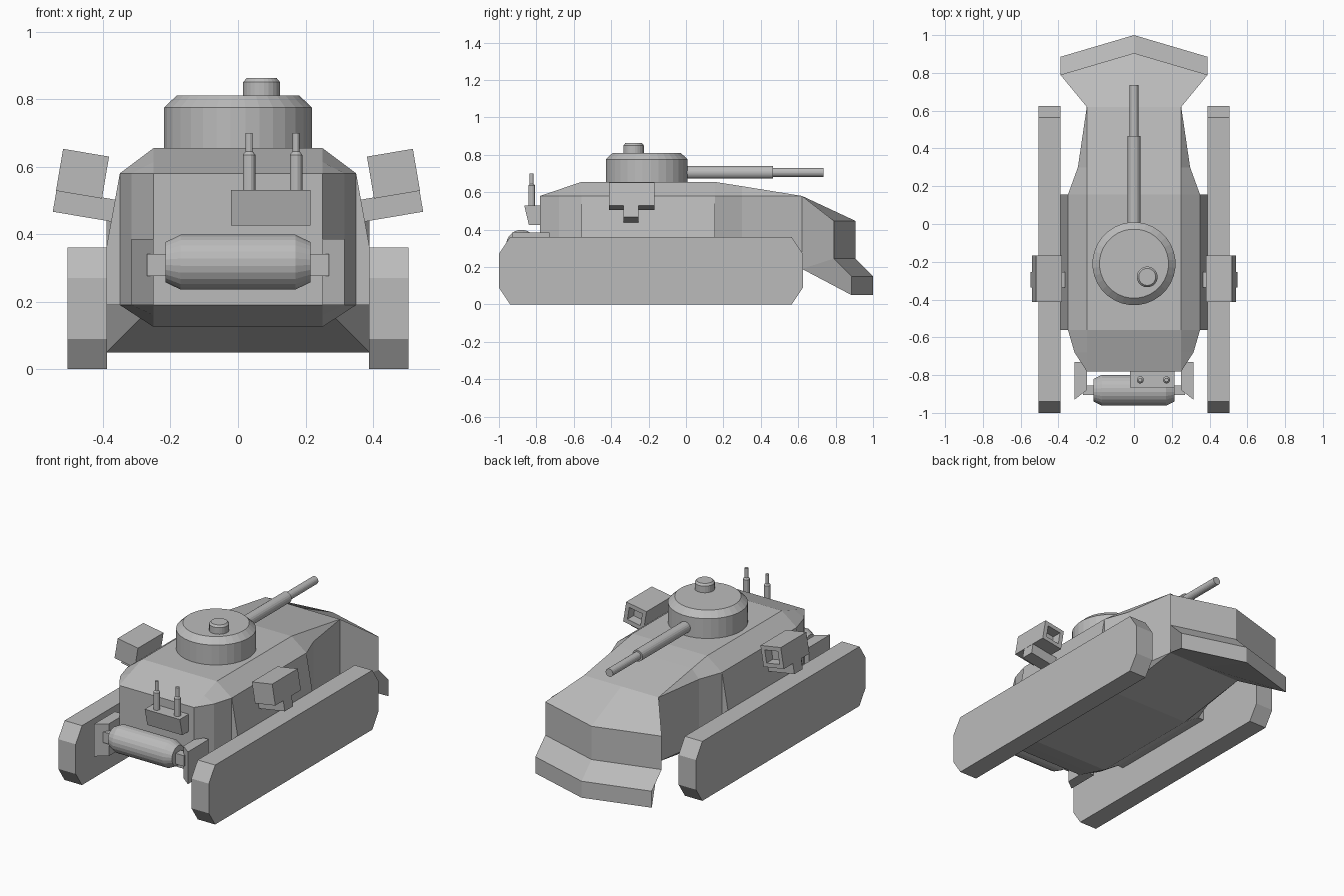
import bpy, bmesh, math
from mathutils import Matrix, Vector

if "Cube" in bpy.data.objects:
    bpy.data.objects.remove(bpy.data.objects["Cube"])

grey = bpy.data.materials.new("armour_grey")
grey.diffuse_color = (0.5, 0.5, 0.5, 1)
grey.use_nodes = True
grey.node_tree.nodes["Principled BSDF"].inputs["Base Color"].default_value = grey.diffuse_color


def finish(name, bm, mirror=False):
    bmesh.ops.remove_doubles(bm, verts=bm.verts[:], dist=1e-5)
    bmesh.ops.recalc_face_normals(bm, faces=bm.faces[:])
    me = bpy.data.meshes.new(name)
    bm.to_mesh(me)
    bm.free()
    me.materials.append(grey)
    ob = bpy.data.objects.new(name, me)
    bpy.context.collection.objects.link(ob)
    if mirror:
        m = ob.modifiers.new("mirror", 'MIRROR')
        m.use_mirror_merge = False
    return ob


def loft(name, rings, mirror=False):
    """Closed skin over rings of equal point count, capped at both ends."""
    bm = bmesh.new()
    rows = [[bm.verts.new(p) for p in r] for r in rings]
    n = len(rows[0])
    for a, b in zip(rows, rows[1:]):
        for i in range(n):
            j = (i + 1) % n
            bm.faces.new((a[i], a[j], b[j], b[i]))
    bm.faces.new(rows[0][::-1])
    bm.faces.new(rows[-1])
    return finish(name, bm, mirror)


def prism(name, yz, x0, x1, mirror=False):
    return loft(name, [[(x, y, z) for y, z in yz] for x in (x0, x1)], mirror)


def lathe(name, centre, axis, profile, sides):
    """Profile of (distance along axis, radius)."""
    rot = Vector(axis).to_track_quat('Z', 'Y')
    rings = []
    for h, r in profile:
        rings.append([Vector(centre) + rot @ Vector(
            (r * math.cos(t), r * math.sin(t), h))
            for t in [2 * math.pi * (i + .5) / sides for i in range(sides)]])
    return loft(name, rings)


def box(name, centre, size, tilt=0, mirror=False, recess=False):
    bm = bmesh.new()
    bmesh.ops.create_cube(bm, size=1)
    bmesh.ops.scale(bm, vec=size, verts=bm.verts[:])
    if recess:  # opening in the +y face
        f = max(bm.faces, key=lambda f: f.calc_center_median().y)
        bmesh.ops.inset_region(bm, faces=[f], thickness=0.035)
        g = bmesh.ops.extrude_discrete_faces(bm, faces=[f])["faces"][0]
        bmesh.ops.translate(bm, vec=(0, -0.06, 0), verts=g.verts[:])
    bmesh.ops.transform(bm, verts=bm.verts[:], matrix=Matrix.Translation(centre)
                        @ Matrix.Rotation(math.radians(tilt), 4, 'Y'))
    return finish(name, bm, mirror)


# Hull: chamfered cross-sections (y, half width, top z, bottom z)
stations = [(-.78, .25, .58, .19), (-.68, .315, .614, .16), (-.56, .35, .655, .125),
            (.155, .35, .655, .125), (.30, .297, .632, .145), (.62, .25, .58, .19)]
loft("hull", [[(.25, y, t), (w, y, .58), (w, y, .19), (.25, y, b),
               (-.25, y, b), (-w, y, .19), (-w, y, .58), (-.25, y, t)]
              for y, w, t, b in stations])

# Sloped side panels above the tracks
loft("side_panel", [[(.345, y, .58), (.35, y, .58), (.39, y, .36),
                     (.39, y, .19), (.345, y, .19)] for y in (-.56, .155)], True)

# Rear plow blade: rows of (half width, side y, middle y, z)
rows = [(.25, .62, .62, .58), (.39, .79, .905, .447), (.39, .79, .905, .245),
        (.39, .885, 1.0, .15), (.39, .885, 1.0, .05), (.25, .62, .62, .19)]
bm = bmesh.new()
vs = [[bm.verts.new(p) for p in ((-w, ys, z), (0, ym, z), (w, ys, z))]
      for w, ys, ym, z in rows]
for i in range(6):
    a, b = vs[i], vs[(i + 1) % 6]
    for k in (0, 1):
        bm.faces.new((a[k], a[k + 1], b[k + 1], b[k]))
for k in (0, 2):
    bm.faces.new([vs[i][k] for i in (0, 1, 2, 5)])
    bm.faces.new([vs[i][k] for i in (5, 2, 3, 4)])
finish("plow_blade", bm)

# Tracks
prism("track", [(-1, .09), (-.94, 0), (.565, 0), (.625, .09),
                (.625, .27), (.565, .36), (-.94, .36), (-1, .27)], .388, .505, True)

# Turret, hatch and gun
lathe("turret", (0, -.21, 0), (0, 0, 1), [(.64, .22), (.775, .22), (.81, .183)], 32)
lathe("hatch", (.07, -.28, 0), (0, 0, 1), [(.80, .055), (.85, .055), (.862, .045)], 24)
lathe("gun_barrel", (0, 0, .706), (0, 1, 0),
      [(-.06, .034), (.465, .034), (.465, .024), (.735, .024)], 20)

# Front roller, its axle and brackets
lathe("roller", (0, -.88, .317), (1, 0, 0),
      [(-.215, .06), (-.17, .082), (.17, .082), (.215, .06)], 24)
box("roller_axle", (0, -.88, .308), (.54, .05, .065))
loft("roller_bracket", [[(.25, -.73, z), (.315, -.73, z), (.315, -.93, z),
                         (.25, -.88, z)] for z in (.19, .385)], True)

# Exhaust box and two stacks
prism("exhaust_box", [(-.865, .53), (-.775, .53), (-.775, .425), (-.84, .425)],
      -.02, .215)
for x in (.033, .172):
    lathe("exhaust_stack", (x, -.825, 0), (0, 0, 1),
          [(.52, .019), (.635, .019), (.645, .011), (.70, .011)], 12)

# Tilted side pods on short arms
box("side_pod", (.4605, -.29, .579), (.138, .245, .126), -9.6, True, True)
box("pod_arm", (.437, -.295, .481), (.215, .08, .066), -9.6, True)
